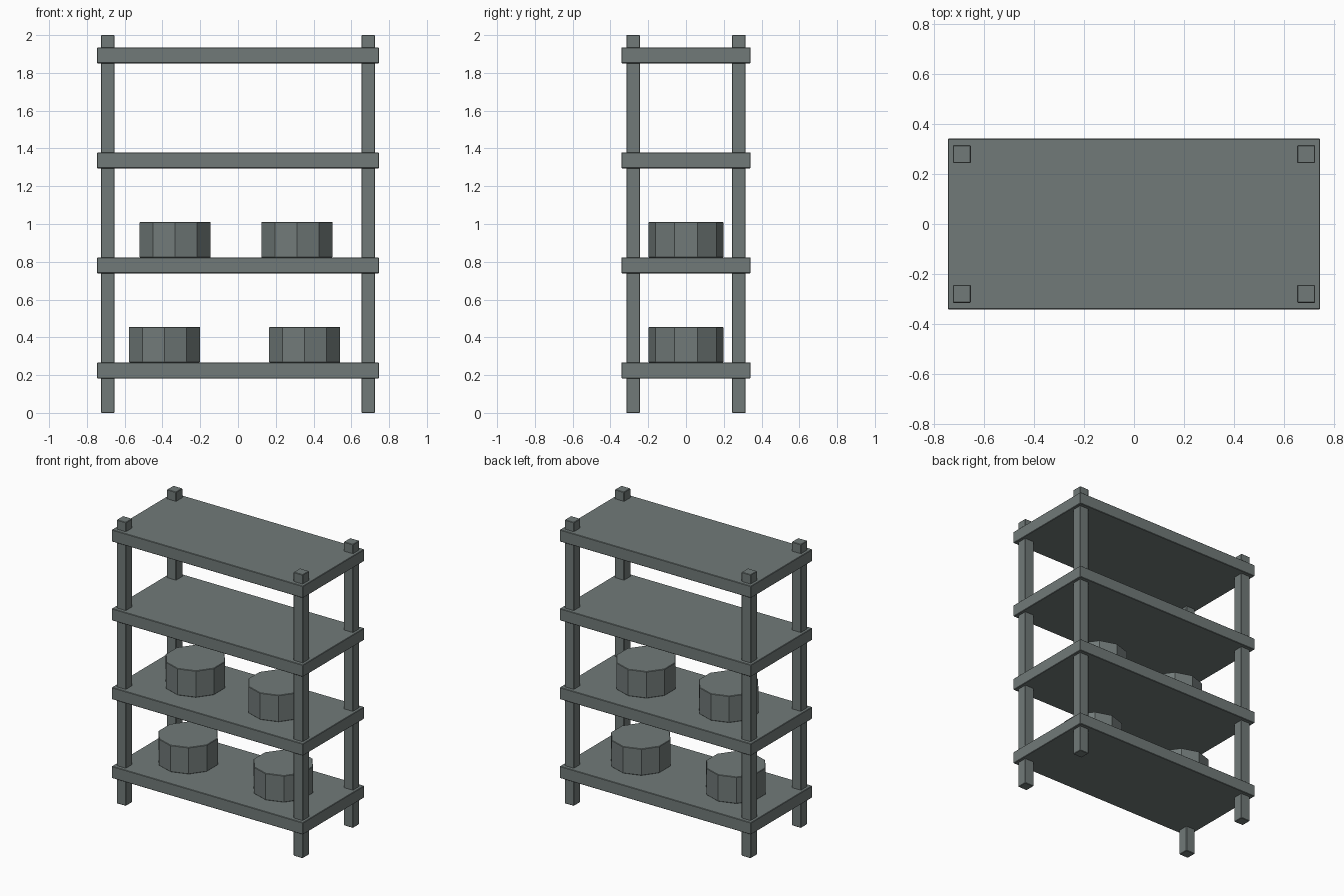
import bpy

if "Cube" in bpy.data.objects:
    bpy.data.objects.remove(bpy.data.objects["Cube"])

# One slate grey paint for the whole model
grey = bpy.data.materials.new("slate grey")
grey.diffuse_color = (0.165, 0.195, 0.19, 1)
grey.use_nodes = True
grey.node_tree.nodes["Principled BSDF"].inputs["Base Color"].default_value = grey.diffuse_color


def finish(obj, name):
    """Name, colour and slightly chamfer the sharp edges of a part."""
    obj.name = name
    obj.data.materials.append(grey)
    bevel = obj.modifiers.new("chamfer", 'BEVEL')
    bevel.width = 0.003
    bevel.segments = 1
    bevel.limit_method = 'ANGLE'
    bevel.angle_limit = 0.8  # leaves the 36 degree tub sides crisp


def box(name, centre, size):
    bpy.ops.mesh.primitive_cube_add(size=1, location=centre)
    obj = bpy.context.object
    obj.scale = size
    bpy.ops.object.transform_apply(location=False, rotation=False, scale=True)
    finish(obj, name)


def tub(name, x, z):
    # Ten-sided tub, corners pointing to front and back
    bpy.ops.mesh.primitive_cylinder_add(
        vertices=10, radius=0.198, depth=TUB_H, location=(x, 0, z + TUB_H / 2))
    finish(bpy.context.object, name)


TUB_H = 0.188
SHELF_T = 0.084
shelf_bottoms = [0.183 + 0.556 * i for i in range(4)]

# Corner posts
for side, sx in (("left", -1), ("right", 1)):
    for end, sy in (("front", -1), ("back", 1)):
        box(f"{end}_{side}_post", (sx * 0.69, sy * 0.28, 1), (0.072, 0.072, 2))

# Shelves
for i, z in enumerate(shelf_bottoms):
    box(f"shelf_{i + 1}", (0, 0, z + SHELF_T / 2), (1.492, 0.684, SHELF_T))

# Tubs standing on the two lower shelves
for i, xs in enumerate(((-0.389, 0.353), (-0.333, 0.312))):
    for side, x in zip(("left", "right"), xs):
        tub(f"{side}_tub_{i + 1}", x, shelf_bottoms[i] + SHELF_T)
